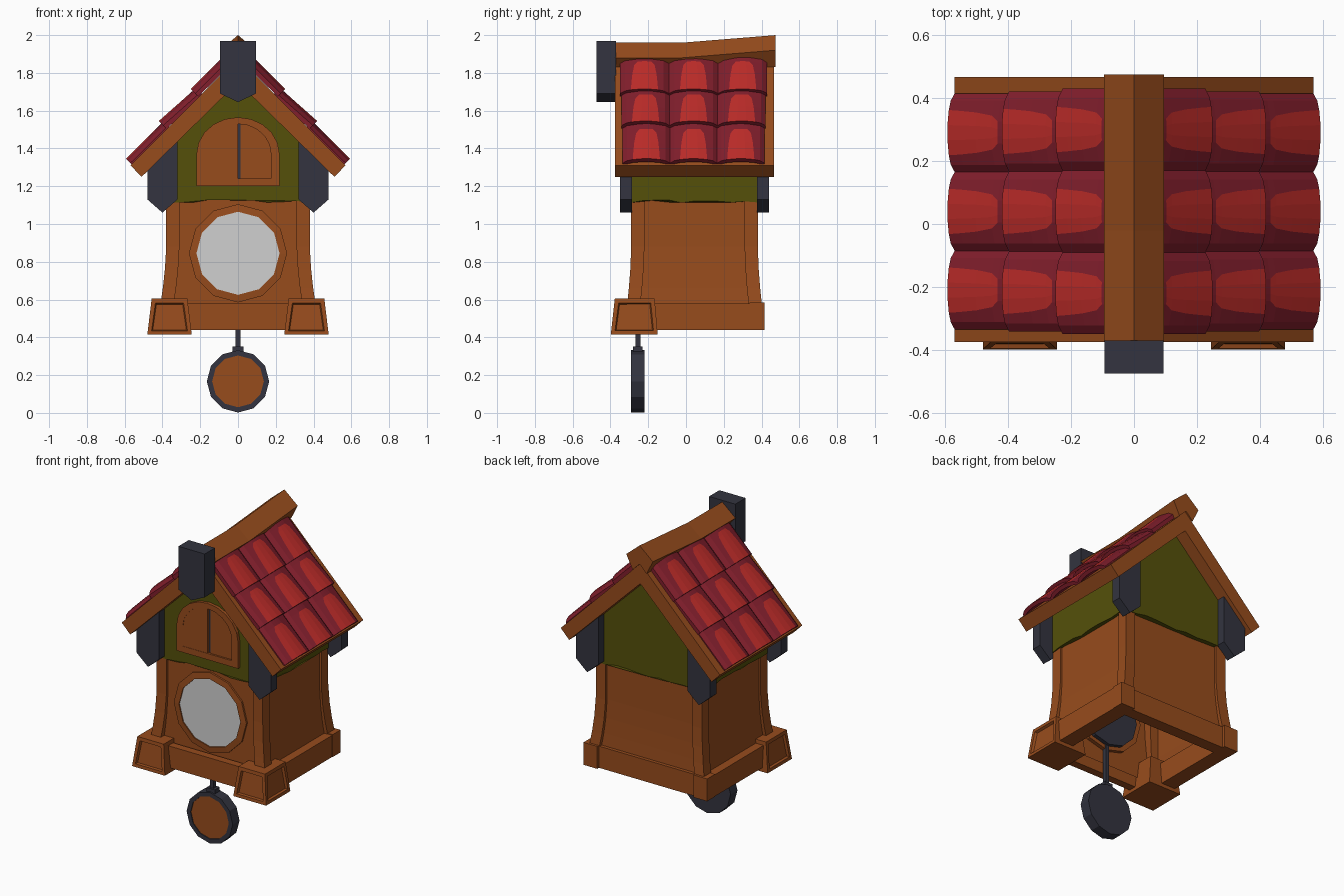
import bpy, bmesh, math, random
from mathutils import Vector

if "Cube" in bpy.data.objects:
    bpy.data.objects.remove(bpy.data.objects["Cube"])

random.seed(4)


def material(name, rgb):
    m = bpy.data.materials.new(name)
    m.diffuse_color = (*rgb, 1)
    m.use_nodes = True
    m.node_tree.nodes["Principled BSDF"].inputs["Base Color"].default_value = m.diffuse_color
    return m


WOOD = material("brown wood", (0.31, 0.072, 0.012))
PLASTER = material("olive plaster", (0.090, 0.081, 0.003))
NAVY = material("dark slate", (0.033, 0.034, 0.050))
CRIMSON = material("crimson tile", (0.22, 0.013, 0.025))
RED = material("bright red tile", (0.51, 0.025, 0.022))
DIAL = material("pale grey dial", (0.63, 0.63, 0.63))


def finish(name, bm, *mats):
    bmesh.ops.recalc_face_normals(bm, faces=bm.faces)
    me = bpy.data.meshes.new(name)
    bm.to_mesh(me)
    bm.free()
    for m in mats:
        me.materials.append(m)
    ob = bpy.data.objects.new(name, me)
    bpy.context.collection.objects.link(ob)
    return ob


def loft(loops, caps=True):
    """Skin a list of equal-length closed loops."""
    bm = bmesh.new()
    rings = [[bm.verts.new(p) for p in lp] for lp in loops]
    n = len(rings[0])
    for a, b in zip(rings, rings[1:]):
        for i in range(n):
            bm.faces.new((a[i], a[(i + 1) % n], b[(i + 1) % n], b[i]))
    if caps:
        bm.faces.new(rings[0])
        bm.faces.new(rings[-1])
    return bm


def prism(name, pts, y0, y1, mat):
    """Extrude an x-z outline along y."""
    return finish(name, loft([[(x, y, z) for x, z in pts] for y in (y0, y1)]), mat)


def ring(name, outer, inner, y_front, y_back, mat, y_in=None):
    """Frame between two x-z outlines."""
    y_in = y_front if y_in is None else y_in
    seq = [(outer, y_back), (outer, y_front), (inner, y_in), (inner, y_back), (outer, y_back)]
    bm = loft([[(x, y, z) for x, z in o] for o, y in seq], caps=False)
    bmesh.ops.remove_doubles(bm, verts=bm.verts, dist=1e-5)
    return finish(name, bm, mat)


def rect(x0, x1, y0, y1, z):
    return [(x0, y0, z), (x1, y0, z), (x1, y1, z), (x0, y1, z)]


def box(name, x0, x1, y0, y1, z0, z1, mat):
    return finish(name, loft([rect(x0, x1, y0, y1, z) for z in (z0, z1)]), mat)


def circle(r, cz, n=12):
    return [(r * math.sin(2 * math.pi * i / n), cz + r * math.cos(2 * math.pi * i / n)) for i in range(n)]


def arch(w, z0, z_spring, h, n=10):
    a = [(w * math.cos(math.pi * i / n), z_spring + h * math.sin(math.pi * i / n)) for i in range(n + 1)]
    return [(w, z0)] + a + [(-w, z0)]


# Body walls and corner posts, flaring at the foot
CY = 0.045
FLARE = [(0.50, 0.03), (0.58, 0.03), (0.66, 0.018), (0.76, 0.007), (0.88, 0), (1.16, 0)]
finish("body_walls", loft([rect(-.367 - f * .6, .367 + f * .6, CY - .319, CY + .319 + f * .4, z)
                           for z, f in FLARE], caps=False), WOOD)
for sx in (1, -1):
    for sy in (1, -1):
        loops = []
        for z, f in FLARE[1:]:
            x1, y1 = .38 + f, .335 + f * .7
            loops.append(rect(sx * (x1 - .07), sx * x1, CY + sy * (y1 - .07), CY + sy * y1, z))
        finish("corner_post", loft(loops), WOOD)

# Open base frame
so = [rect(-.44, .44, -.335, .398, z) for z in (.44, .58)]
si = [rect(-.34, .34, -.285, .32, z) for z in (.58, .44)]
bm = loft(so + si + [so[0]], caps=False)
bmesh.ops.remove_doubles(bm, verts=bm.verts, dist=1e-5)
finish("base_frame", bm, WOOD)

# Tapered front feet with sunken panels, plain rear corner blocks
for sx in (1, -1):
    bm = loft([rect(sx * .245, sx * .48, -.398, -.15, .415),
               rect(sx * .268, sx * .457, -.377, -.166, .605)])
    bmesh.ops.recalc_face_normals(bm, faces=bm.faces)
    bm.normal_update()
    sides = [f for f in bm.faces if f.normal.y < -.8 or f.normal.x * sx > .8]
    bmesh.ops.inset_individual(bm, faces=sides, thickness=.03, depth=0)
    bmesh.ops.inset_individual(bm, faces=sides, thickness=.008, depth=-.015)
    finish("front_foot", bm, WOOD)
    box("rear_corner_block", sx * .345, sx * .443, .335, .416, .44, .585, WOOD)

# Plaster gable with a ragged lower edge
gable = [(-.385, 1.12), (.385, 1.12), (.385, 1.39), (0, 1.77), (-.385, 1.39)]
bm = loft([[(x, y, z) for x, z in gable] for y in (-.294, .384)])
low = [e for e in bm.edges if all(v.co.z < 1.13 for v in e.verts)]
bmesh.ops.subdivide_edges(bm, edges=low, cuts=9)
for v in bm.verts:
    if v.co.z < 1.13:
        v.co.z += random.uniform(-.009, .009)
finish("plaster_gable", bm, PLASTER)

# Roof boards
SL = 0.998
EAVE = [(0, 1.75), (.51, 1.25), (.57, 1.311), (0, 1.88)]
for sx in (1, -1):
    prism("roof_board", [(sx * x, z) for x, z in EAVE], -.375, .467, WOOD)

# Slate brackets under the eaves
BRACKET = [(.32, 1.13), (.40, 1.06), (.48, 1.13), (.48, 1.29), (.32, 1.45)]
for sx in (1, -1):
    for y0, y1 in ((-.35, -.285), (.375, .44)):
        prism("eave_bracket", [(sx * x, z) for x, z in BRACKET], y0, y1, NAVY)

# Barrel tiles: three rows of three on each slope, with a painted arch on each
ang = math.atan(SL)
# position down the tile, patch half width
ROWS = [(0, .035), (.2, .035), (.3, .054), (.55, .064), (.8, .069), (1, .072)]
# foot x, lift at top, lift at lower end, length, half width
TILE_ROWS = [(.564, .002, .003, .28, .125), (.378, .006, .022, .265, .127), (.208, .022, .022, .26, .130)]


def tile(sx, x_low, lift0, lift1, length, half, yc):
    down = Vector((sx * math.cos(ang), 0, -math.sin(ang)))
    nrm = Vector((sx * math.sin(ang), 0, math.cos(ang)))
    end = Vector((sx * x_low, yc, 1.88 - SL * x_low))
    bm = bmesh.new()

    def layer(drop):
        grid = []
        for t, w in ROWS:
            row = []
            for v in (-half, -.102, -w, -w / 3, w / 3, w, .102, half):
                h = .038 * math.sqrt(max(0, 1 - (v / (half + .001)) ** 2)) + lift0 + (lift1 - lift0) * t
                row.append(bm.verts.new(end + down * length * (t - 1) + nrm * (h - drop) + Vector((0, v, 0))))
            grid.append(row)
        return grid

    top, bot = layer(0), layer(.024)
    nr, nc = len(ROWS), 8
    for g in (top, bot):
        for i in range(nr - 1):
            for j in range(nc - 1):
                f = bm.faces.new((g[i][j], g[i][j + 1], g[i + 1][j + 1], g[i + 1][j]))
                f.material_index = int(g is top and i > 0 and 2 <= j <= 4)
    rim = [(0, j) for j in range(nc)] + [(i, nc - 1) for i in range(1, nr)]
    rim += [(nr - 1, j) for j in range(nc - 2, -1, -1)] + [(i, 0) for i in range(nr - 2, 0, -1)]
    for (a, b), (c, d) in zip(rim, rim[1:] + rim[:1]):
        bm.faces.new((top[a][b], top[c][d], bot[c][d], bot[a][b]))
    finish("roof_tile", bm, CRIMSON, RED)


for sx in (1, -1):
    for row in TILE_ROWS:
        for k in (-1, 0, 1):
            tile(sx, *row, .04 + 2 * row[-1] * k)

# Ridge beam, kicked up at the back
loops = []
for y, p, d in ((-.375, 1.96, .13), (-.02, 1.96, .13), (.475, 2.0, .17)):
    loops.append([(x, y, z) for x, z in ((0, p), (.095, p - .08), (.05, p - d), (0, p - d + .05),
                                         (-.05, p - d), (-.095, p - .08))])
finish("ridge_beam", loft(loops), WOOD)

# Slate keystone at the front of the ridge
prism("front_keystone", [(-.094, 1.97), (.094, 1.97), (.094, 1.69), (0, 1.645), (-.094, 1.69)],
      -.475, -.37, NAVY)

# Arched double door: frame, left leaf nearly flush, right leaf sunken, dark slit between
outer, inner = arch(.22, 1.2, 1.37, .195), arch(.175, 1.24, 1.37, .16)
ring("door_frame", outer, inner, -.314, -.27, WOOD)
prism("right_door_leaf", [(.014, 1.24)] + [(x, z) for x, z in inner if x > .01] + [(.014, 1.53)],
      -.302, -.27, WOOD)
prism("left_door_leaf", [(0, 1.24)] + [(x, z) for x, z in inner if x <= .001], -.312, -.27, WOOD)
box("door_gap", .0, .014, -.2955, -.288, 1.24, 1.53, NAVY)

# Clock dial with twelve-sided surround, and the movement behind
ring("dial_surround", circle(.26, .845), circle(.22, .845), -.286, -.25, WOOD, y_in=-.290)
prism("clock_dial", circle(.222, .845), -.283, -.26, DIAL)
prism("clock_movement", circle(.21, .82), -.262, -.225, NAVY)

# Pendulum
ring("pendulum_rim", circle(.165, .167), circle(.137, .167), -.29, -.22, NAVY)
prism("pendulum_face", circle(.138, .167), -.284, -.25, WOOD)
prism("pendulum_back", circle(.138, .167), -.25, -.22, NAVY)
box("pendulum_collar", -.03, .03, -.28, -.23, .325, .352, NAVY)
box("pendulum_rod", -.013, .013, -.268, -.242, .34, .68, NAVY)
